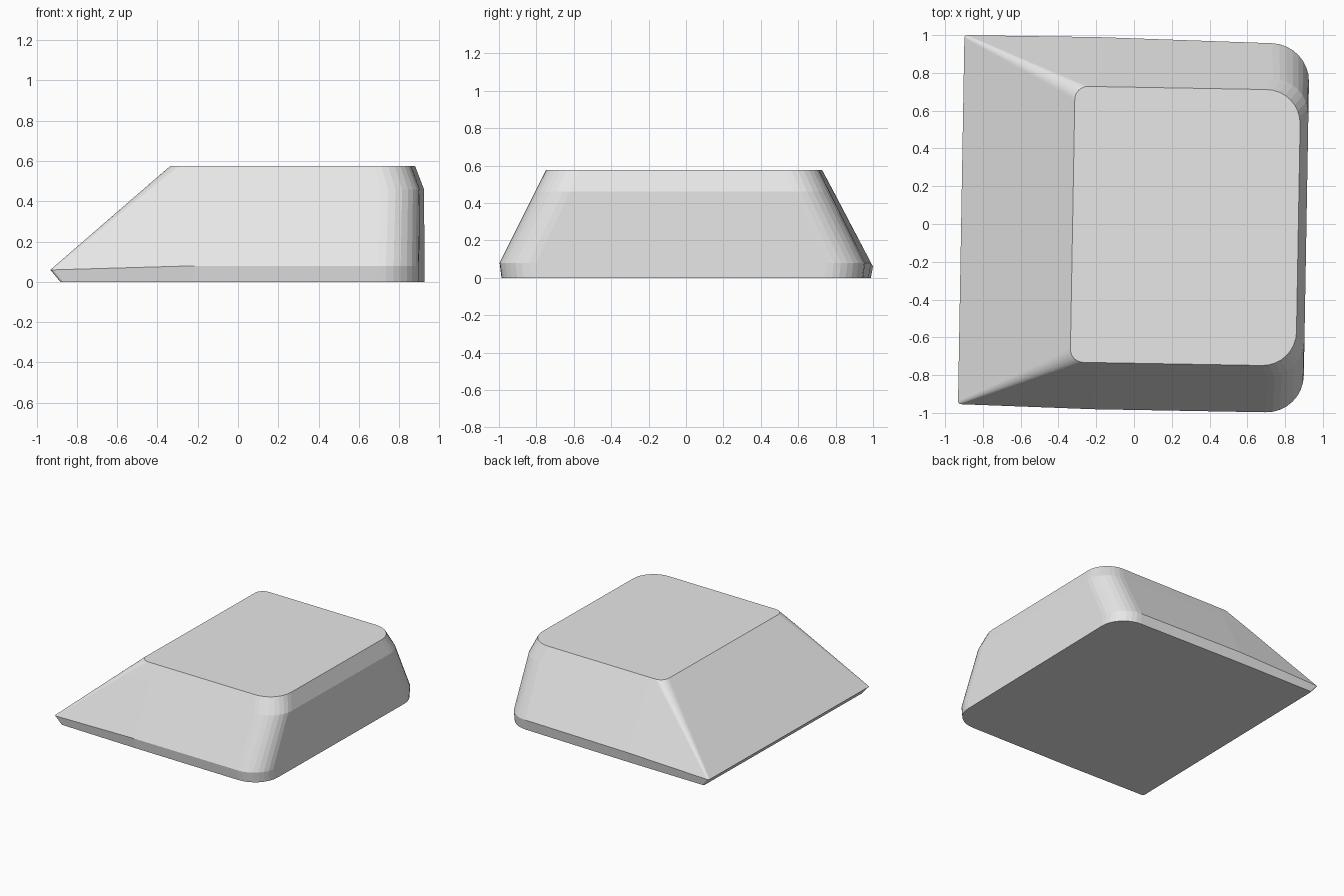
import bpy
import bmesh
from math import sin, cos, radians, pi

cube = bpy.data.objects.get("Cube")
if cube:
    bpy.data.objects.remove(cube, do_unlink=True)

SEGMENTS = 8


def corner(cx, cy, r, start):
    """Quarter arc, counter-clockwise from the start angle."""
    angles = [start + pi / 2 * i / SEGMENTS for i in range(SEGMENTS + 1)]
    return [(cx + r * cos(a), cy + r * sin(a)) for a in angles]


def ring(x0, x1, y0, y1, r_left, r_right, z_left, z, bulge, skew):
    """Rounded outline with a slightly bowed point halfway along each long side."""
    pts = corner(x1 - r_right, y1 - r_right, r_right, 0)
    pts.append((-0.2, y1 + bulge))
    pts += corner(x0 + r_left, y1 - r_left, r_left, pi / 2)
    pts += corner(x0 + r_left, y0 + r_left, r_left, pi)
    pts.append((-0.2, y0 - bulge))
    pts += corner(x1 - r_right, y0 + r_right, r_right, 1.5 * pi)
    return [(x, y + skew * x, z_left if x < -0.5 else z) for x, y in pts]


# Outlines from the base up: base, lower rim, shoulder, top
rings = [
    ring(-0.865, 0.913, -0.968, 0.966, 0.015, 0.20, 0, 0, 0.005, -0.009),
    ring(-0.915, 0.913, -0.978, 0.976, 0.015, 0.20, 0.06, 0.08, 0.008, -0.009),
    ring(-0.457, 0.913, -0.793, 0.782, 0.055, 0.19, 0.46, 0.46, 0.002, -0.002),
    ring(-0.325, 0.870, -0.737, 0.724, 0.070, 0.18, 0.575, 0.575, 0, 0),
]

# Body lofted through the outlines
bm = bmesh.new()
loops = [[bm.verts.new(p) for p in pts] for pts in rings]
for low, high in zip(loops, loops[1:]):
    for i in range(len(low)):
        j = (i + 1) % len(low)
        bm.faces.new((low[i], low[j], high[j], high[i]))
bm.faces.new(list(reversed(loops[0])))
bm.faces.new(loops[-1])
bmesh.ops.recalc_face_normals(bm, faces=bm.faces[:])
mesh = bpy.data.meshes.new("sloped_block")
bm.to_mesh(mesh)
bm.free()

# Plain grey finish
grey = bpy.data.materials.new("light_grey")
grey.use_nodes = True
grey.diffuse_color = (0.8, 0.8, 0.8, 1)
grey.node_tree.nodes["Principled BSDF"].inputs["Base Color"].default_value = (0.8, 0.8, 0.8, 1)
mesh.materials.append(grey)

block = bpy.data.objects.new("sloped_block", mesh)
block.rotation_euler.z = radians(-1)
bpy.context.collection.objects.link(block)
